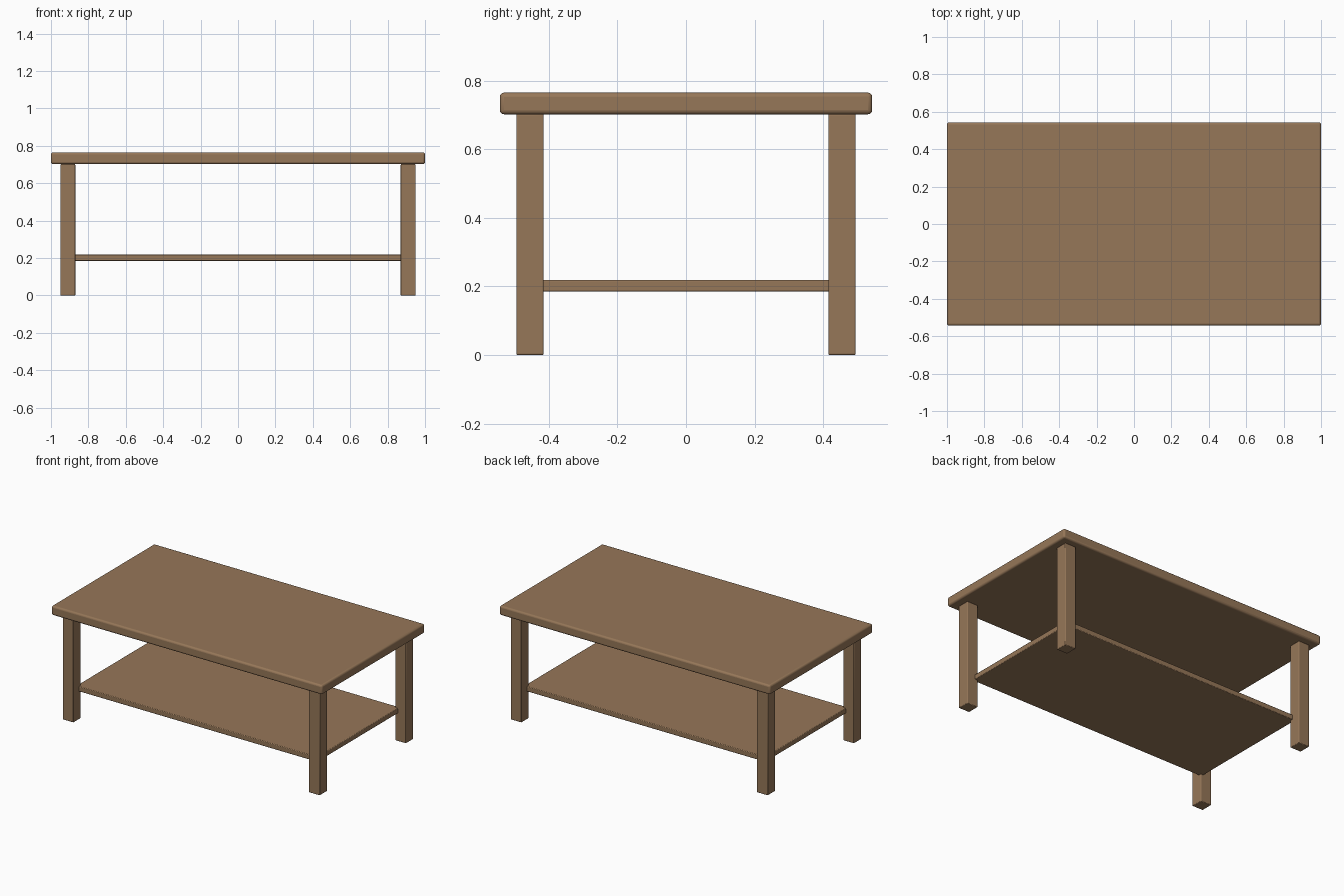
import bpy

if "Cube" in bpy.data.objects:
    bpy.data.objects.remove(bpy.data.objects["Cube"])

wood = bpy.data.materials.new("brown wood")
wood.diffuse_color = (0.305, 0.184, 0.098, 1)
wood.use_nodes = True
wood.node_tree.nodes["Principled BSDF"].inputs["Base Color"].default_value = wood.diffuse_color


def board(name, lo, hi, bevel, segments):
    """Box between two corners with rounded edges."""
    bpy.ops.mesh.primitive_cube_add(
        size=1, location=[(a + b) / 2 for a, b in zip(lo, hi)])
    ob = bpy.context.object
    ob.name = name
    ob.scale = [b - a for a, b in zip(lo, hi)]
    bpy.ops.object.transform_apply(location=False, rotation=False, scale=True)
    ob.data.materials.append(wood)
    mod = ob.modifiers.new("rounded edges", 'BEVEL')
    mod.width = bevel
    mod.segments = segments
    bpy.ops.object.shade_smooth_by_angle()
    return ob


# Table top
board("table_top", (-1, -0.543, 0.702), (1, 0.543, 0.765), 0.012, 3)

# Lower shelf, corners let into the legs
board("lower_shelf", (-0.89, -0.435, 0.185), (0.89, 0.435, 0.219), 0.004, 2)

# Four square legs
for sx, side in ((-1, "left"), (1, "right")):
    for sy, end in ((-1, "front"), (1, "back")):
        x, y = 0.91 * sx, 0.455 * sy
        board(f"{end}_{side}_leg", (x - 0.04, y - 0.04, 0),
              (x + 0.04, y + 0.04, 0.702), 0.004, 2)
